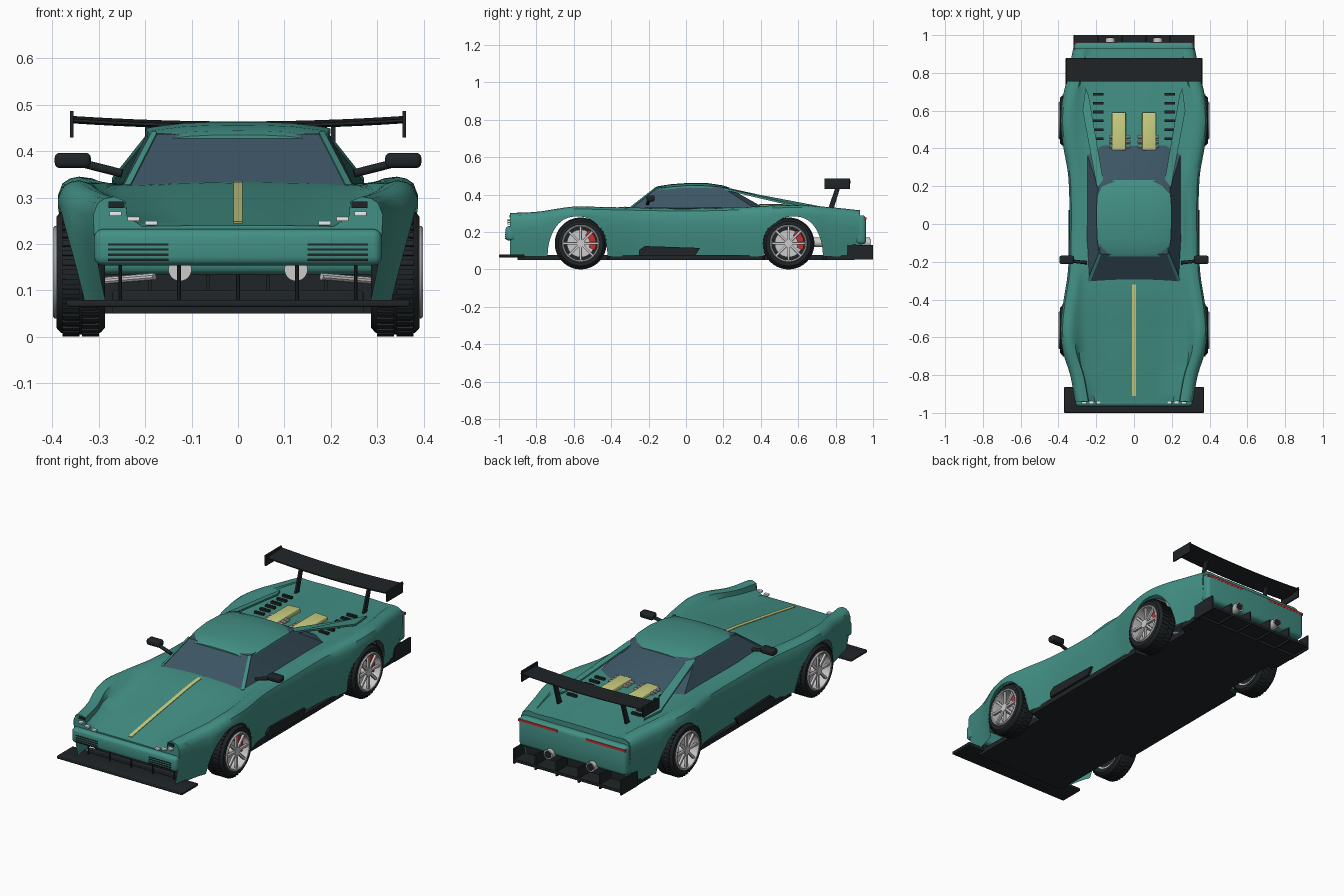
import bpy, bmesh, math
from mathutils import Matrix, Vector

if "Cube" in bpy.data.objects:
    bpy.data.objects.remove(bpy.data.objects["Cube"])


def mat(name, c):
    m = bpy.data.materials.new(name)
    m.diffuse_color = (*c, 1)
    m.use_nodes = True
    m.node_tree.nodes["Principled BSDF"].inputs["Base Color"].default_value = m.diffuse_color
    return m


TEAL = mat("teal_paint", (.055, .28, .235))
BLACK = mat("black_trim", (.014, .018, .02))
GLASS = mat("tinted_glass", (.045, .09, .125))
YELLOW = mat("yellow", (.6, .63, .22))
RED = mat("red", (.6, .03, .03))
WHITE = mat("lamp_white", (.8, .85, .88))


def finish(name, bm, m, fix=True):
    if fix:
        bmesh.ops.recalc_face_normals(bm, faces=bm.faces[:])
    me = bpy.data.meshes.new(name)
    bm.to_mesh(me)
    bm.free()
    ob = bpy.data.objects.new(name, me)
    bpy.context.collection.objects.link(ob)
    if m:
        me.materials.append(m)
    return ob


def loft(name, rings, m, closed=True, wrap=False, caps=False, fix=True):
    bm = bmesh.new()
    vs = [[bm.verts.new(p) for p in r] for r in rings]
    n, k = len(vs), len(vs[0])
    for j in range(n if wrap else n - 1):
        a, b = vs[j], vs[(j + 1) % n]
        for i in range(k if closed else k - 1):
            i2 = (i + 1) % k
            bm.faces.new((a[i], a[i2], b[i2], b[i]))
    if caps:
        bm.faces.new(vs[0])
        bm.faces.new(vs[-1])
    return finish(name, bm, m, fix)


def prism(name, pts, off, m):
    o = Vector(off)
    return loft(name, [pts, [Vector(p) + o for p in pts]], m, caps=True)


def boxes(name, items, m, bevel=0):
    """items: (centre, size[, rotation matrix]) joined into one object"""
    bm = bmesh.new()
    for it in items:
        rot = it[2] if len(it) > 2 else Matrix()
        bmesh.ops.create_cube(bm, size=1, matrix=Matrix.Translation(it[0]) @ rot @ Matrix.Diagonal((*it[1], 1)))
    if bevel:
        bmesh.ops.bevel(bm, geom=bm.edges[:], offset=bevel, segments=3, profile=.5, affect='EDGES')
    return finish(name, bm, m)


def tube(name, p, q, r, m, seg=16):
    p, q = Vector(p), Vector(q)
    d = q - p
    bm = bmesh.new()
    bmesh.ops.create_cone(bm, cap_ends=True, segments=seg, radius1=r, radius2=r, depth=d.length,
                          matrix=Matrix.Translation((p + q) / 2) @ d.to_track_quat('Z', 'Y').to_matrix().to_4x4())
    return finish(name, bm, m)


def curve(tab, y):
    """smooth interpolation through (y, value) pairs"""
    y = min(max(y, tab[0][0]), tab[-1][0])
    i = max(k for k in range(len(tab) - 1) if tab[k][0] <= y)

    def slope(k):
        a, b = tab[max(k - 1, 0)], tab[min(k + 1, len(tab) - 1)]
        return (b[1] - a[1]) / (b[0] - a[0])
    (y0, v0), (y1, v1) = tab[i], tab[i + 1]
    h = y1 - y0
    t = (y - y0) / h
    return ((2*t**3 - 3*t*t + 1) * v0 + (t**3 - 2*t*t + t) * h * slope(i)
            + (3*t*t - 2*t**3) * v1 + (t**3 - t*t) * h * slope(i + 1))


# body shell: cross sections along y, lower edge follows the wheel arches
WIDTH = [(-.94, .312), (-.8, .338), (-.68, .375), (-.56, .388), (-.44, .378), (-.25, .35), (0, .342),
         (.25, .348), (.42, .376), (.55, .388), (.68, .375), (.78, .352), (.93, .322)]
CREST = [(-.94, .302), (-.8, .308), (-.6, .336), (-.45, .334), (-.25, .33), (0, .326), (.3, .333), (.58, .345), (.8, .33), (.93, .316)]
SEAM = [(-.94, .238), (-.6, .285), (-.3, .326), (0, .33), (.3, .33), (.93, .314)]
MID = [(-.94, .24), (-.6, .295), (-.3, .334), (.3, .334), (.93, .318)]
ARCHES = ((-.58, .16), (.575, .157))


def section(y):
    w, cr, se, mi = (curve(t, y) for t in (WIDTH, CREST, SEAM, MID))
    zb = .07
    for c, h in ARCHES:
        d = abs(y - c) / h
        if d < 1:
            zb = .07 + .213 * (1 - d**2.4)**.5
    half = []
    for t in (0, .25, .5, .75, 1):
        z = zb + (cr - .04 - zb) * t
        half.append((w - .028 * (max(.25 - z, 0) / .18)**1.5, z))
    xin = min(.25, w - .105)
    half += [(w - .01, cr - .014), (w - .025, cr - .004), (w - .045, cr), (w - .07, cr * .85 + se * .15),
             (w * .4 + xin * .6 - .01, cr * .35 + se * .65), (xin, se), (xin * .5, mi * .75 + se * .25)]
    return [(-x, y, z) for x, z in half] + [(0, y, mi)] + [(x, y, z) for x, z in reversed(half)]


ys = {round(-.94 + 1.87 * i / 72, 4) for i in range(73)}
for c, h in ARCHES:
    ys |= {round(c - h * math.cos(math.pi * i / 24), 4) for i in range(25)}
loft("body_shell", [section(y) for y in sorted(ys)], TEAL, closed=False, fix=False)
for nm, y, lo, d in (("nose_panel", -.938, .15, .006), ("tail_panel", .922, .12, .006)):
    prism(nm, [(x, y, max(z, lo)) for x, _, z in section(y) if z > lo - .03], (0, d, 0), TEAL)

# bumpers, grilles and lamps
boxes("front_bumper", [((0, -.937, .193), (.62, .056, .078))], TEAL, .018)
boxes("rear_bumper", [((0, .933, .212), (.635, .06, .155))], TEAL, .02)
boxes("grille_slots", [((s * .215, -.964, .166 + .011 * i), (.13, .006, .005)) for s in (-1, 1) for i in range(4)], BLACK)
boxes("headlamps", [((s * x, -.945, z), (.027, .018, .01)) for s in (-1, 1)
                    for x, z in ((.187, .245), (.225, .254), (.264, .265))], WHITE, .002)
boxes("headlamp_vents", [((s * .262, -.939, .285), (.035, .008, .014)) for s in (-1, 1)], BLACK)
boxes("tail_lamps", [((s * .2, .957, .272), (.23, .014, .012)) for s in (-1, 1)], RED)

# hood stripe follows the centre line
st = [-.91 + .59 * i / 16 for i in range(17)]
loft("hood_stripe", [[(-.01, y, curve(MID, y) + .003), (.01, y, curve(MID, y) + .003),
                      (.01, y, curve(MID, y) - .004), (-.01, y, curve(MID, y) - .004)] for y in st], YELLOW, caps=True)

# cabin
low = [(-.238, -.305, .325), (.238, -.305, .325), (.25, -.1, .325), (.248, .37, .325), (.165, .42, .328),
       (-.165, .42, .328), (-.248, .37, .325), (-.25, -.1, .325)]
top = [(-.178, -.16, .437), (.178, -.16, .437), (.193, 0, .446), (.19, .19, .442), (.165, .225, .438),
       (-.165, .225, .438), (-.19, .19, .442), (-.193, 0, .446)]
loft("cabin_glass", [low, top], GLASS, caps=True)
roof = []
for y, z, w in ((-.172, .435, .18), (-.155, .444, .185), (-.08, .456, .195), (.02, .463, .199), (.12, .461, .197), (.2, .449, .188), (.232, .438, .178)):
    roof.append([(w * t, y, z - .014 * abs(t)**3) for t in (-1, -.9, -.6, -.3, 0, .3, .6, .9, 1)]
                + [(w * t, y, z - .026) for t in (1, -1)])
loft("roof", roof, TEAL, caps=True)
for s in (-1, 1):
    prism("buttress", [(s * .16, .215, .438), (s * .197, .2, .436), (s * .272, .6, .342), (s * .256, .72, .337),
                       (s * .24, .68, .337)], (0, 0, -.01), TEAL)
    prism("windscreen_pillar", [(s * .232, -.307, .328), (s * .246, -.295, .328), (s * .186, -.152, .442), (s * .174, -.16, .442)],
          (0, 0, -.006), TEAL)
    # door mirrors
    tube("mirror_arm", (s * .25, -.205, .352), (s * .34, -.195, .375), .009, BLACK)
    boxes("mirror", [((s * .356, -.19, .38), (.078, .045, .033))], BLACK, .011)
    # engine heads with intake runners
    boxes("engine_head", [((s * .08, .49, .333), (.074, .2, .03), Matrix.Rotation(s * .06, 4, 'Y'))], YELLOW, .006)
    for i in range(3):
        tube("intake_runner", (s * .02, .41 + i * .025, .335), (s * .13, .41 + i * .025, .338), .008, None, 10)
    boxes("deck_louvres", [((s * .19, .452 + .047 * i, .333), (.055, .014, .012)) for i in range(6)], BLACK)
    # wing mounts, skirts, exhausts
    prism("wing_strut", [(s * .2, .755, .31), (s * .2, .785, .31), (s * .2, .83, .456), (s * .2, .805, .456)], (.01, 0, 0), BLACK)
    boxes("wing_end_plate", [((s * .358, .808, .458), (.008, .135, .058))], BLACK, .002)
    prism("side_scoop", [(s * .336, -.25, .075), (s * .336, .05, .075), (s * .336, .075, .115),
                         (s * .336, -.22, .125), (s * .336, -.25, .105)], (-s * -.012, 0, 0), BLACK)
    tube("exhaust", (s * .125, .6, .145), (s * .125, .985, .145), .025, None, 24)
    tube("exhaust_bore", (s * .125, .95, .145), (s * .125, .987, .145), .019, BLACK, 24)
    # suspension arms and rear arch liners
    for y in (-.56, .55):
        for d in (-.07, .07):
            tube("suspension_arm", (s * .18, y + d, .13), (s * .3, y, .12), .008, None, 10)
    arc = [math.pi * (.12 + .76 * i / 16) for i in range(17)]
    loft("rear_arch_liner", [[(s * x, .545 + .15 * math.cos(a), .14 + .15 * math.sin(a)) for x in (.22, .355)] for a in arc],
         None, closed=False)

# rear wing
wing = []
for i in range(17):
    x = -.36 + .045 * i
    z = .456 + .012 * (x / .36)**2
    wing.append([(x, .755, z - .004), (x, .8, z - .008), (x, .88, z + .004), (x, .88, z + .008), (x, .8, z + .004), (x, .755, z + .002)])
loft("rear_wing", wing, BLACK, caps=True)

# floor, splitter and diffuser
edge = [(.27, -.9), (.27, -.42), (.335, -.41), (.335, .41), (.27, .42), (.27, .73), (.315, .75), (.315, .9)]
prism("floor", [(x, y, .05) for x, y in edge] + [(-x, y, .05) for x, y in reversed(edge)], (0, 0, .027), BLACK)
boxes("splitter", [((0, -.932, .072), (.74, .136, .015))], BLACK, .004)
boxes("front_lip", [((0, -.87, .075), (.54, .02, .05))], BLACK, .005)
for i in range(-2, 3):
    tube("splitter_stay", (i * .127, -.9, .075), (i * .127, -.9, .165 if i else .135), .004, BLACK, 8)
boxes("diffuser", [((0, .93, .07), (.64, .14, .014))]
      + [((x, .93, .092), (.008, .14, .08)) for x in (-.316, -.19, -.065, .065, .19, .316)]
      + [((0, .9, .105), (.63, .02, .06))], BLACK)


# wheels
def lathe(name, prof, c, s, m, seg=48):
    return loft(name, [[(s * x, c[0] + r * math.cos(a), c[1] + r * math.sin(a)) for r, x in prof]
                       for a in (2 * math.pi * i / seg for i in range(seg))], m, wrap=True)


for s in (-1, 1):
    for nm, y in (("front", -.563), ("rear", .548)):
        c = (y, .139)
        lathe(nm + "_tyre", [(.098, .292), (.12, .287), (.13, .296), (.134, .31), (.134, .37), (.13, .382), (.12, .391), (.098, .39)],
              c, s, BLACK)
        lathe(nm + "_rim", [(.1, .295), (.1, .394), (.096, .399), (.09, .397), (.088, .375), (.088, .295)], c, s, None)
        tread, spokes = [], []
        for i in range(40):
            a = 2 * math.pi * (i + .5) / 40
            for x, off in ((.318, 0), (.36, .08)):
                R = Matrix.Rotation(a + off, 4, 'X')
                tread.append((Vector((s * x, *c)) + R @ Vector((0, 0, .134)), (.036, .012, .009), R))
        for i in range(8):
            R = Matrix.Rotation(2 * math.pi * i / 8, 4, 'X')
            spokes.append((Vector((s * .384, *c)) + R @ Vector((0, 0, .054)), (.014, .013, .076), R))
        boxes(nm + "_tread", tread, BLACK)
        boxes(nm + "_spokes", spokes, None, .003)
        tube(nm + "_hub", (s * .3, *c), (s * .393, *c), .022, None, 20)
        tube(nm + "_brake_disc", (s * .335, *c), (s * .345, *c), .074, None, 40)
        tube(nm + "_wheel_back", (s * .3, *c), (s * .312, *c), .09, BLACK, 40)
        arc = [-.45 + 1.5 * i / 8 for i in range(9)]
        loft(nm + "_caliper", [[(s * x, y + r * math.cos(a), c[1] + r * math.sin(a)) for x, r in
                                ((.325, .048), (.366, .048), (.366, .083), (.325, .083))] for a in arc], RED, caps=True)

# smooth shading with sharp edges kept
bpy.ops.object.select_all(action='SELECT')
bpy.context.view_layer.objects.active = bpy.data.objects["body_shell"]
bpy.ops.object.shade_smooth_by_angle(angle=math.radians(35))
